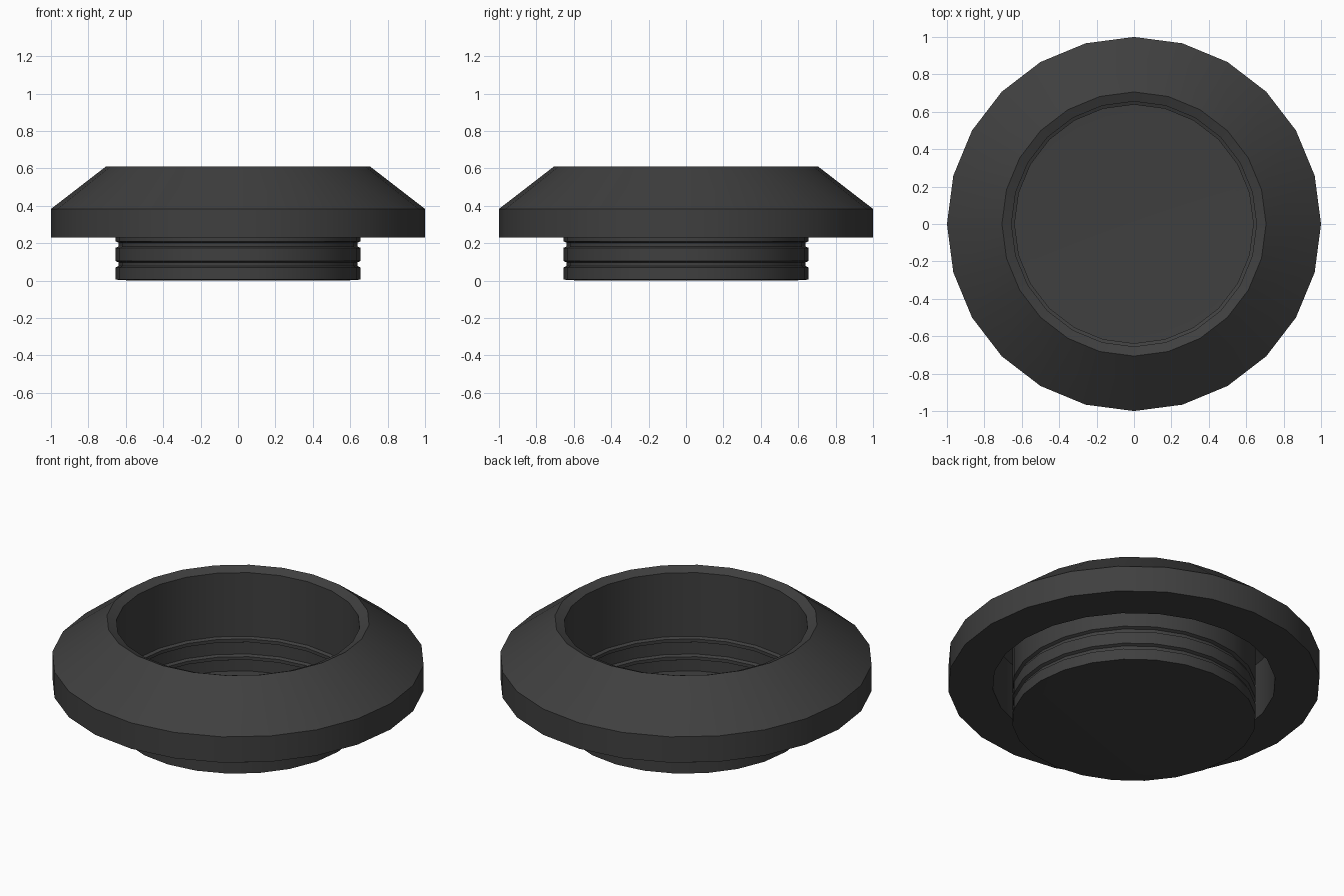
import bpy, bmesh, math

if "Cube" in bpy.data.objects:
    bpy.data.objects.remove(bpy.data.objects["Cube"])

SIDES = 24

dark = bpy.data.materials.new("dark_rubber")
dark.diffuse_color = (0.05, 0.05, 0.05, 1)
dark.use_nodes = True
dark.node_tree.nodes["Principled BSDF"].inputs["Base Color"].default_value = dark.diffuse_color


def lathe(name, profile):
    """Revolve a list of (radius, z) points around the z axis."""
    bm = bmesh.new()
    verts = [bm.verts.new((r, 0, z)) for r, z in profile]
    edges = [bm.edges.new(pair) for pair in zip(verts, verts[1:])]
    bmesh.ops.spin(bm, geom=verts + edges, cent=(0, 0, 0), axis=(0, 0, 1),
                   angle=math.tau, steps=SIDES, use_merge=False)
    bmesh.ops.remove_doubles(bm, verts=bm.verts[:], dist=0.0005)
    bmesh.ops.recalc_face_normals(bm, faces=bm.faces[:])
    mesh = bpy.data.meshes.new(name)
    bm.to_mesh(mesh)
    bm.free()
    mesh.materials.append(dark)
    obj = bpy.data.objects.new(name, mesh)
    bpy.context.collection.objects.link(obj)
    bpy.ops.object.select_all(action='DESELECT')
    obj.select_set(True)
    bpy.context.view_layer.objects.active = obj
    bpy.ops.object.shade_smooth_by_angle(angle=math.radians(30))
    return obj


# Thin-walled cup: floor, two grooves, straight wall
R, GROOVE = 0.655, 0.638
cup = [(0, 0), (0.57, 0), (R, 0.005)]
for z in (0.07, 0.175):
    cup += [(R, z), (GROOVE, z + 0.008), (GROOVE, z + 0.027), (R, z + 0.035)]
cup.append((R, 0.587))
lathe("grooved_cup", cup)

# Flared collar: inner lip, sloped top, outer band, underside, recess wall
lathe("flared_collar", [(R, 0.587), (0.706, 0.61), (1, 0.383), (1, 0.23),
                        (0.76, 0.23), (0.76, 0.565)])
